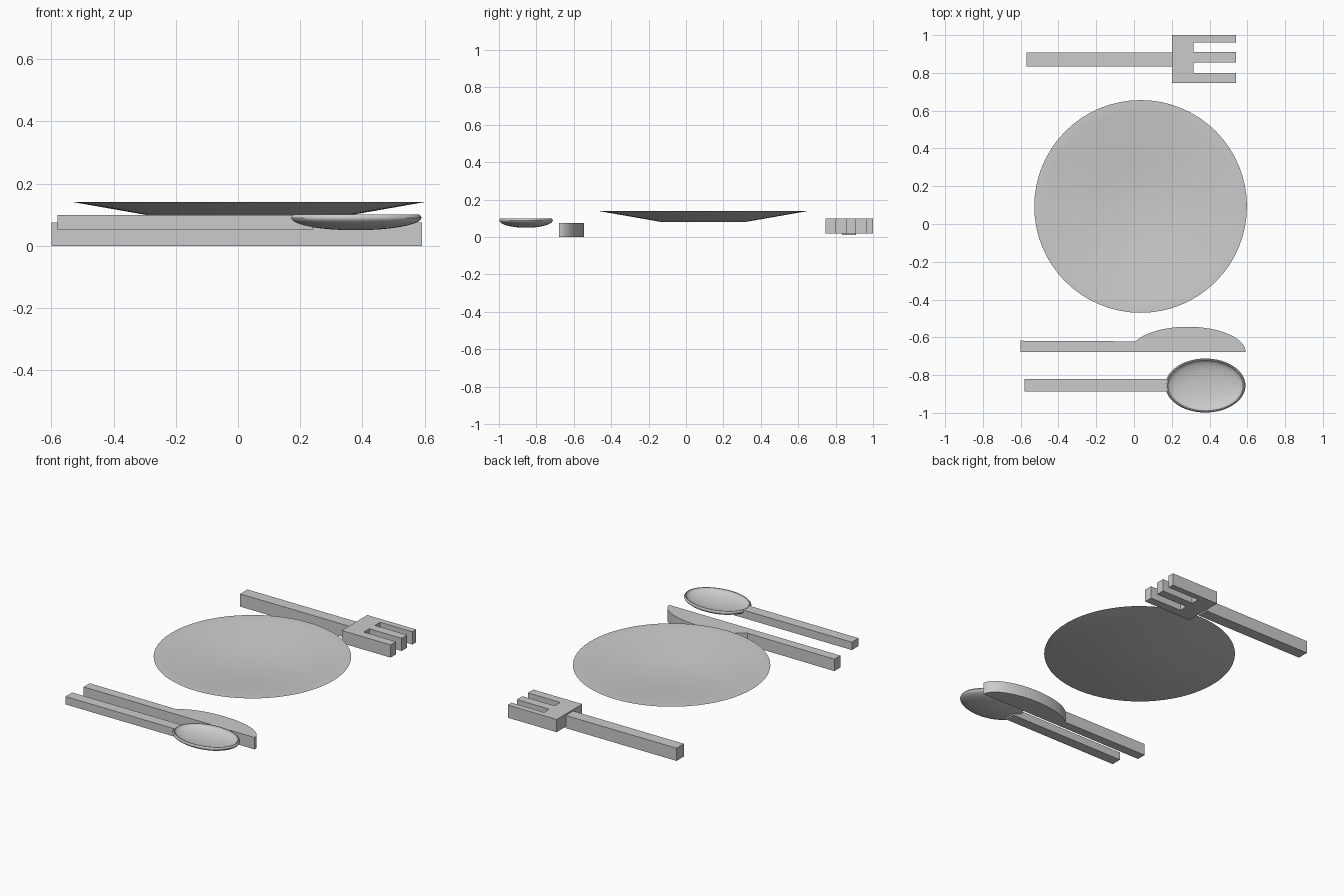
import bpy, math

if "Cube" in bpy.data.objects:
    bpy.data.objects.remove(bpy.data.objects["Cube"])


def make(name, verts, faces, smooth=False):
    me = bpy.data.meshes.new(name)
    me.from_pydata(verts, [], faces)
    ob = bpy.data.objects.new(name, me)
    bpy.context.collection.objects.link(ob)
    if smooth:
        bpy.ops.object.select_all(action='DESELECT')
        ob.select_set(True)
        bpy.context.view_layer.objects.active = ob
        bpy.ops.object.shade_smooth_by_angle(angle=math.radians(30))
    return ob


def prism(name, outline, z0, z1):
    """Extrude a counter-clockwise outline from z0 to z1."""
    n = len(outline)
    verts = [(x, y, z) for z in (z0, z1) for x, y in outline]
    faces = [tuple(reversed(range(n))), tuple(range(n, 2 * n))]
    faces += [(i, (i + 1) % n, n + (i + 1) % n, n + i) for i in range(n)]
    return make(name, verts, faces)


def box(name, x0, x1, y0, y1, z0, z1):
    return prism(name, [(x0, y0), (x1, y0), (x1, y1), (x0, y1)], z0, z1)


def lathe(name, cx, cy, profile, n=64):
    """Closed ring stack; profile is (rx, ry, z) from bottom, outside, to inside."""
    verts = [(cx + rx * math.cos(2 * math.pi * i / n),
              cy + ry * math.sin(2 * math.pi * i / n), z)
             for rx, ry, z in profile for i in range(n)]
    faces = [tuple(reversed(range(n)))]
    for k in range(len(profile) - 1):
        for i in range(n):
            j = (i + 1) % n
            faces.append((k * n + i, k * n + j, (k + 1) * n + j, (k + 1) * n + i))
    last = (len(profile) - 1) * n
    faces.append(tuple(range(last, last + n)))
    return make(name, verts, faces, True)


def arc(rx, ry, rz, zc, a0, a1, steps):
    """Rings along an ellipsoid between two latitudes in degrees."""
    out = []
    for s in range(steps + 1):
        a = math.radians(a0 + (a1 - a0) * s / steps)
        out.append((rx * math.cos(a), ry * math.cos(a), zc + rz * math.sin(a)))
    return out


# Plate: straight flared underside, flat rim, sloped well, flat centre
lathe("plate", 0.035, 0.093, [(r, r, z) for r, z in
      [(0.22, 0.08), (0.563, 0.14), (0.505, 0.14), (0.215, 0.09)]])

# Knife: straight handle running into a half-ellipse blade
blade = [(0.285 + 0.306 * math.cos(a), -0.678 + 0.134 * math.sin(a))
         for a in (math.radians(155 * i / 32) for i in range(33))]
prism("knife", [(-0.6, -0.678)] + blade + [(-0.6, -0.618)], 0.0, 0.075)

# Spoon bowl: hollow ellipsoid shell, slightly tucked in at the rim
SX, SY = 0.378, -0.855
outer = arc(0.212, 0.143, 0.04, 0.09, -88, 14.5, 14)
inner = arc(0.2, 0.134, 0.04, 0.1, 0, -88, 12)
lathe("spoon_bowl", SX, SY, outer + inner)

# Spoon handle, trimmed where it would poke into the bowl
handle = box("spoon_handle", -0.58, 0.24, -0.887, -0.82, 0.05, 0.0995)
cutter = lathe("bowl_hollow_cutter", SX, SY, arc(0.203, 0.137, 0.042, 0.1, -88, 88, 24))
cutter.hide_render = True
cutter.hide_viewport = True
mod = handle.modifiers.new("trim", 'BOOLEAN')
mod.operation = 'DIFFERENCE'
mod.solver = 'EXACT'
mod.object = cutter

# Fork head: one outline with three square tines
bx, tx = 0.315, 0.54
head = [(0.2, 0.746)]
for y0, y1 in ((0.746, 0.8), (0.855, 0.91), (0.962, 1.0)):
    head += [(bx, y0)] if y0 > 0.75 else []
    head += [(tx, y0), (tx, y1)]
    head += [(bx, y1)] if y1 < 0.99 else []
head.append((0.2, 1.0))
prism("fork_head", head, 0.02, 0.1)

# Fork handle
box("fork_handle", -0.57, 0.202, 0.835, 0.908, 0.01, 0.09)
